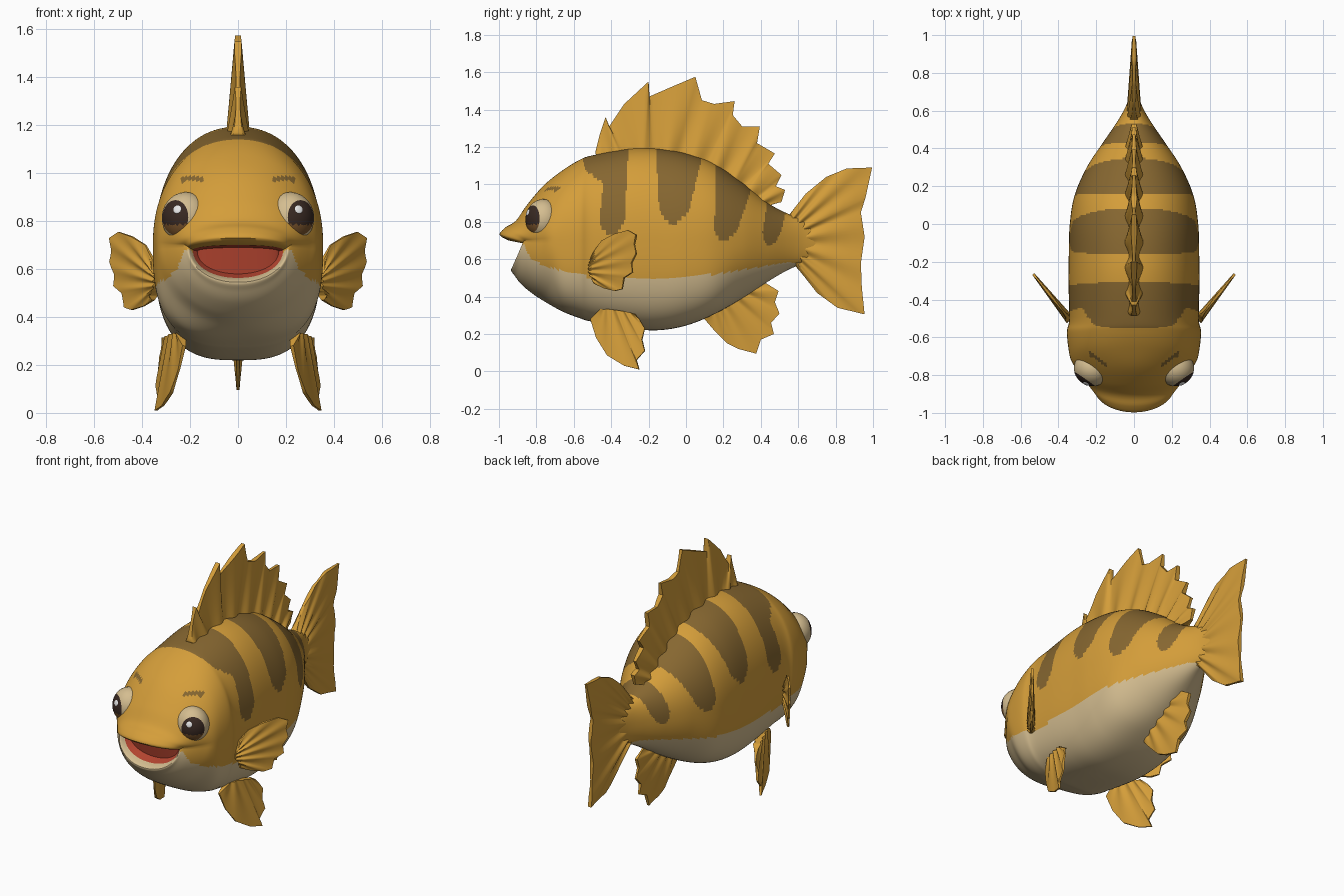
import bpy, bmesh, math
from mathutils import Vector

if "Cube" in bpy.data.objects:
    bpy.data.objects.remove(bpy.data.objects["Cube"])


def material(name, rgb):
    m = bpy.data.materials.new(name)
    m.diffuse_color = (*rgb, 1)
    m.use_nodes = True
    m.node_tree.nodes["Principled BSDF"].inputs["Base Color"].default_value = m.diffuse_color
    return m


ORANGE = material("orange", (0.66, 0.34, 0.042))
CREAM = material("cream", (0.66, 0.51, 0.28))
BROWN = material("stripe brown", (0.24, 0.135, 0.03))
RED = material("mouth red", (0.47, 0.06, 0.03))
DARK = material("pupil dark", (0.04, 0.022, 0.016))
IRIS = material("iris brown", (0.2, 0.09, 0.025))
WHITE = material("white", (0.85, 0.85, 0.85))


def finish(name, bm, mats, angle=50):
    bmesh.ops.recalc_face_normals(bm, faces=bm.faces)
    me = bpy.data.meshes.new(name)
    bm.to_mesh(me)
    bm.free()
    for m in mats:
        me.materials.append(m)
    ob = bpy.data.objects.new(name, me)
    bpy.context.collection.objects.link(ob)
    bpy.ops.object.select_all(action='DESELECT')
    ob.select_set(True)
    bpy.context.view_layer.objects.active = ob
    bpy.ops.object.shade_smooth_by_angle(angle=math.radians(angle))
    return ob


def lerp_table(table, y):
    for (a, za), (b, zb) in zip(table, table[1:]):
        if y <= b:
            return za + (zb - za) * max(0, (y - a) / (b - a))
    return table[-1][1]


def catmull(a, b, c, d, t):
    return 0.5 * (2 * b + (c - a) * t + (2 * a - 5 * b + 4 * c - d) * t * t
                  + (3 * b - a - 3 * c + d) * t ** 3)


# Body key rings: y top/side/bottom, z top/side/bottom, half width
HEAD = [(-.86, -.83, -.84, .69, .675, .58, .17),
        (-.95, -.85, -.89, .70, .68, .563, .188),
        (-.997, -.87, -.935, .73, .69, .545, .205),
        (-.965, -.86, -.915, .77, .70, .51, .222),
        (-.91, -.825, -.88, .805, .70, .465, .255),
        (-.85, -.77, -.82, .89, .70, .415, .298),
        (-.76, -.72, -.75, .995, .70, .37, .333)]
# Trunk rings: y, z top, z bottom, half width
TRUNK = [(-.66, 1.075, .32, .347), (-.57, 1.13, .285, .355), (-.50, 1.155, .265, .343),
         (-.30, 1.19, .23, .347), (-.15, 1.19, .22, .345), (0, 1.165, .245, .34),
         (.15, 1.11, .305, .315), (.30, 1.01, .39, .25), (.43, .905, .475, .165),
         (.54, .845, .54, .09), (.62, .815, .575, .045), (.70, .76, .62, .015)]
SEG = 128


def key_ring(k, n_top, n_bot):
    yt, ym, yb, zt, zm, zb, hw = k
    pts = []
    for i in range(SEG):
        a = 2 * math.pi * i / SEG
        c, s = math.cos(a), math.sin(a)
        n = n_top if s >= 0 else n_bot
        u = math.copysign(abs(c) ** (2 / n), c)
        v = abs(s) ** (2 / n)
        y1, z1 = (yt, zt) if s >= 0 else (yb, zb)
        pts.append(Vector((hw * u, ym + (y1 - ym) * v, zm + (z1 - zm) * v)))
    return pts


keys = [key_ring(k, 2, 2.1) for k in HEAD]
for y, zt, zb, hw in TRUNK:
    keys.append(key_ring((y, y, y, zt, .70, zb, hw), 2.2, 2.9 if y < .3 else 2.2))

# Painted regions of the body
BELLY = [(-.95, .69), (-.865, .68), (-.83, .60), (-.75, .56), (-.66, .54), (-.5, .50),
         (-.3, .49), (0, .505), (.2, .525), (.4, .56), (.55, .585), (.62, .57), (.66, .5)]
# Stripes: y range at the top, y range at the bottom, z top, z bottom
STRIPES = [(-.56, -.31, -.52, -.32, 1.17, 1.01), (-.43, -.31, -.47, -.33, 1.15, .73),
           (-.16, .09, -.14, .0, 1.17, .79), (.16, .38, .15, .25, 1.06, .69),
           (.43, .54, .40, .49, .88, .67)]


def body_colour(p):
    if p.z < lerp_table(BELLY, p.y):
        return 1
    for t0, t1, b0, b1, zt, zb in STRIPES:
        t = (p.z - zb) / (zt - zb)
        if t > 0:
            k = min(t, 1)
            lo, hi = b0 + (t0 - b0) * k, b1 + (t1 - b1) * k
            half = (hi - lo) / 2 * min(1, math.sqrt((p.z - zb) / .07))
            if abs(p.y - (lo + hi) / 2) < half:
                return 2
    # brows
    if p.y < -.6 and .15 < abs(p.x) < .235 and abs(p.z - .978 + 3 * (abs(p.x) - .19) ** 2) < .01:
        return 2
    return 0


bm = bmesh.new()
rings, owner = [], []
for k in range(len(keys) - 1):
    q = [keys[max(0, min(len(keys) - 1, k + d))] for d in (-1, 0, 1, 2)]
    if k == 1:
        q[0] = q[1]
    span = abs(keys[k + 1][0].y - keys[k][0].y)
    steps = 3 if k < 2 else max(5, round(span / .008))
    for j in range(steps):
        t = j / steps
        if k == 0:
            ring = [a.lerp(b, t) for a, b in zip(q[1], q[2])]
        else:
            ring = [catmull(a, b, c, d, t) for a, b, c, d in zip(*q)]
        rings.append([bm.verts.new(p) for p in ring])
        owner.append(k)
rings.append([bm.verts.new(p) for p in keys[-1]])
for r0, r1, k in zip(rings, rings[1:], owner):
    for i in range(SEG):
        j = (i + 1) % SEG
        f = bm.faces.new((r0[i], r0[j], r1[j], r1[i]))
        f.material_index = 3 if k == 0 else body_colour(f.calc_center_median())
# back of the mouth, stripwise between its upper and lower edge
m = rings[0]
for i in range(SEG // 2):
    quad = [m[i], m[i + 1], m[(SEG - i - 1) % SEG], m[(SEG - i) % SEG]]
    quad = list(dict.fromkeys(quad))
    if len(quad) > 2:
        bm.faces.new(quad).material_index = 3
bm.faces.new(rings[-1])
finish("body", bm, [ORANGE, CREAM, BROWN, RED])


# Ribbed fins: rays run from a base line to a ragged tip outline, both in (y, z)
def resample(pts, t):
    f = t * (len(pts) - 1)
    i = min(int(f), len(pts) - 2)
    return Vector(pts[i]).lerp(Vector(pts[i + 1]), f - i)


def fin(name, base, tips, ribs, thick, place=lambda y, z: 0, normal=(1, 0, 0), side=1):
    bm = bmesh.new()
    nu, nv = (len(tips) - 1) * 6, 6
    normal = Vector(normal).normalized()
    rims = []
    for sgn in (1, -1):
        grid = []
        for i in range(nu + 1):
            u = i / nu
            row = []
            for j in range(nv + 1):
                v = j / nv
                p = resample(base, u).lerp(resample(tips, u), v)
                h = thick * (1 - .7 * v) * (.78 + .22 * math.cos(2 * math.pi * ribs * u))
                co = Vector((place(*p), p.x, p.y)) + normal * h * sgn
                co.x *= side
                row.append(bm.verts.new(co))
            grid.append(row)
        for a, b in zip(grid, grid[1:]):
            for j in range(nv):
                bm.faces.new((a[j], b[j], b[j + 1], a[j + 1]))
        rims.append([r[0] for r in grid] + grid[-1][1:] + [r[-1] for r in grid[-2::-1]]
                    + grid[0][-2:0:-1])
    a, b = rims
    for i in range(len(a)):
        j = (i + 1) % len(a)
        bm.faces.new((a[i], a[j], b[j], b[i]))
    finish(name, bm, [ORANGE], 45)


fin("dorsal_fin",
    [(-.47, 1.12), (-.3, 1.16), (-.1, 1.16), (.1, 1.1), (.25, 1.01), (.37, .92), (.44, .87)],
    [(-.485, 1.17), (-.46, 1.27), (-.43, 1.36), (-.41, 1.31), (-.33, 1.43), (-.2, 1.55),
     (-.195, 1.47), (-.08, 1.52), (.05, 1.575), (.085, 1.45), (.15, 1.43), (.26, 1.445),
     (.25, 1.37), (.30, 1.31), (.395, 1.31), (.38, 1.22), (.475, 1.165), (.44, 1.11),
     (.51, 1.05), (.48, .99), (.53, .97), (.51, .905), (.45, .895)], 9, .05)

fin("tail_fin", [(.52, .80), (.58, .75), (.58, .66), (.54, .60)],
    [(.55, .835), (.64, .95), (.75, 1.04), (.86, 1.085), (.995, 1.09), (.96, .93), (.935, .85),
     (.955, .72), (.935, .58), (.94, .45), (.955, .305), (.81, .34), (.70, .42), (.60, .56)], 8, .04)

fin("anal_fin", [(.12, .31), (.2, .37), (.3, .42), (.36, .46)],
    [(.09, .29), (.15, .22), (.22, .15), (.28, .12), (.375, .095), (.40, .17), (.47, .20),
     (.455, .26), (.50, .31), (.475, .37), (.495, .43), (.43, .47), (.37, .48)], 5, .032)

for side, label in ((1, "left"), (-1, "right")):
    fin("pelvic_fin_" + label, [(-.45, .33), (-.4, .33), (-.33, .32), (-.28, .31)],
        [(-.51, .28), (-.48, .18), (-.42, .085), (-.33, .03), (-.25, .01), (-.265, .06),
         (-.22, .11), (-.235, .17), (-.22, .23), (-.25, .28)], 4, .025,
        lambda y, z: .225 + (.3 - z) * .12 + (y + .5) * .33, (.93, -.33, .12), side)
    fin("pectoral_fin_" + label, [(-.50, .60), (-.51, .57), (-.51, .53), (-.49, .49)],
        [(-.49, .64), (-.45, .70), (-.38, .735), (-.31, .755), (-.265, .73), (-.275, .68),
         (-.265, .63), (-.29, .58), (-.285, .53), (-.33, .50), (-.34, .44), (-.38, .43),
         (-.44, .445), (-.49, .47)], 6, .024,
        lambda y, z: .345 + (y + .5) * .8, (.78, -.62, 0), side)

    # Eye: sphere with its pole along the gaze, coloured by ring
    gaze = Vector((side * .58, -.8, .03)).normalized()
    rot = gaze.to_track_quat('Z', 'Y').to_matrix().to_4x4()
    centre = Vector((side * .218, -.763, .813))
    size = Vector((.1, .095, .108))
    bm = bmesh.new()
    bmesh.ops.create_uvsphere(bm, u_segments=32, v_segments=30, radius=1)
    bm.transform(rot)
    for f in bm.faces:
        d = f.calc_center_median().normalized()
        ang = math.degrees(d.angle(gaze))
        if ang < 43:
            f.material_index = 2 if ang > 18 and d.z < -.25 else 1
    for v in bm.verts:
        v.co = v.co * size + centre
    finish("eye_" + label, bm, [CREAM, DARK, IRIS])

    # Eye highlight
    d = Vector((side * .35, -.86, .33)).normalized()
    bm = bmesh.new()
    bmesh.ops.create_uvsphere(bm, u_segments=12, v_segments=8, radius=.018)
    for v in bm.verts:
        v.co.z *= .25
    bm.transform(d.to_track_quat('Z', 'Y').to_matrix().to_4x4())
    bmesh.ops.translate(bm, verts=bm.verts, vec=centre + d * size)
    finish("eye_highlight_" + label, bm, [WHITE])
